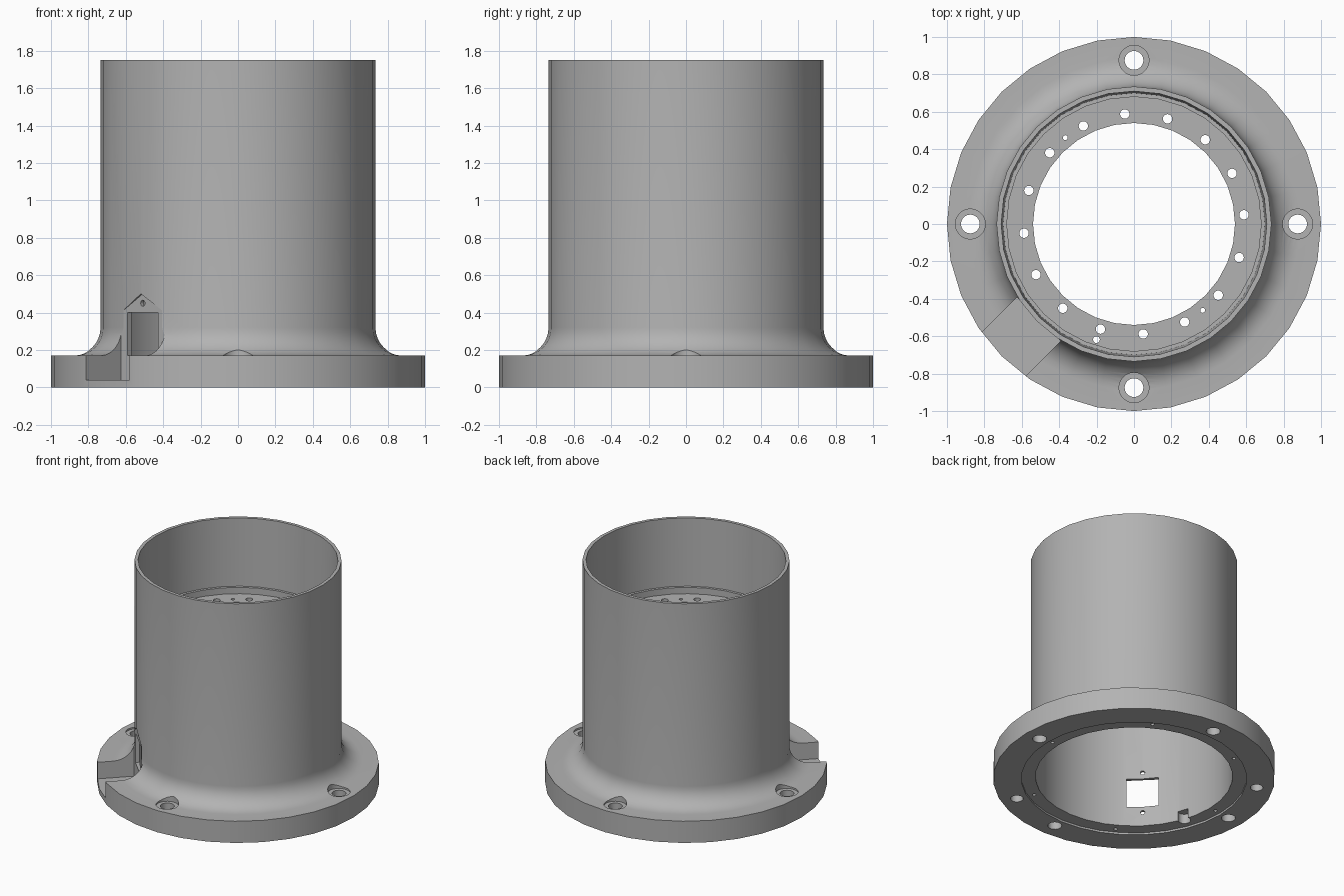
import bpy, bmesh
from math import cos, sin, pi, radians
from mathutils import Matrix

SIDES = 32
if "Cube" in bpy.data.objects:
    bpy.data.objects.remove(bpy.data.objects["Cube"], do_unlink=True)

metal = bpy.data.materials.new("grey_metal")
metal.use_nodes = True
GREY = (0.45, 0.45, 0.45, 1)
metal.diffuse_color = GREY
metal.node_tree.nodes["Principled BSDF"].inputs["Base Color"].default_value = GREY


def make_object(name, bm):
    bmesh.ops.recalc_face_normals(bm, faces=bm.faces)
    mesh = bpy.data.meshes.new(name)
    bm.to_mesh(mesh)
    bm.free()
    mesh.materials.append(metal)
    obj = bpy.data.objects.new(name, mesh)
    bpy.context.collection.objects.link(obj)
    return obj


def revolve(name, profile):
    """Solid of revolution from a closed (radius, z) profile."""
    bm = bmesh.new()
    verts = [bm.verts.new((r, 0, z)) for r, z in profile]
    edges = [bm.edges.new((a, b)) for a, b in zip(verts, verts[1:] + verts[:1])]
    bmesh.ops.spin(bm, geom=verts + edges, axis=(0, 0, 1), cent=(0, 0, 0),
                   angle=2 * pi, steps=SIDES, use_merge=True)
    bmesh.ops.remove_doubles(bm, verts=bm.verts, dist=1e-5)
    return make_object(name, bm)


def drill(bm, radius, low, high, matrix):
    """Cylinder along the local z axis, from low to high."""
    bmesh.ops.create_cone(bm, cap_ends=True, segments=SIDES, radius1=radius,
                          radius2=radius, depth=high - low,
                          matrix=matrix @ Matrix.Translation((0, 0, (low + high) / 2)))


def drill_down(bm, radius, low, high, distance, degrees):
    a = radians(degrees)
    drill(bm, radius, low, high,
          Matrix.Translation((distance * cos(a), distance * sin(a), 0)))


def prism(bm, outline, near, far, matrix):
    """Extrude a (sideways, z) outline along the local x axis."""
    verts = [bm.verts.new(matrix @ Matrix.Translation((near, y, z)).translation)
             for y, z in outline]
    face = bm.faces.new(verts)
    grown = bmesh.ops.extrude_face_region(bm, geom=[face], use_keep_orig=True)
    moved = [g for g in grown["geom"] if isinstance(g, bmesh.types.BMVert)]
    shift = matrix.to_3x3().col[0] * (far - near)
    bmesh.ops.translate(bm, verts=moved, vec=shift)


def cut(target, bm):
    cutter = make_object("cutter", bm)
    cutter.hide_render = True
    mod = target.modifiers.new("cut", 'BOOLEAN')
    mod.operation, mod.solver, mod.object = 'DIFFERENCE', 'EXACT', cutter
    bpy.context.view_layer.objects.active = target
    bpy.ops.object.modifier_apply(modifier=mod.name)
    bpy.data.objects.remove(cutter, do_unlink=True)


# Flanged tube with a filleted foot and an inner mounting ring
fillet = [(0.885 - 0.15 * sin(t), 0.32 - 0.15 * cos(t))
          for t in [i * pi / 16 for i in range(9)]]
profile = [(0.8, 0), (1, 0), (1, 0.17)] + fillet + [
    (0.735, 1.75), (0.71, 1.75), (0.7, 1.22), (0.68, 1.22), (0.68, 1.17),
    (0.54, 1.17), (0.54, 1.07), (0.7, 1.07), (0.7, 0.015), (0.8, 0.015)]
housing = revolve("flanged_housing", profile)

notch_turn = Matrix.Rotation(radians(225), 4, 'Z')

# Cable notch, spotfaces and the holes of the ring and the underside
first = bmesh.new()
prism(first, [(-0.165, 0.04), (0.165, 0.04), (0.165, 0.4), (0, 0.5), (-0.165, 0.4)],
      0.72, 1.2, notch_turn)
for k in range(4):
    drill_down(first, 0.08, 0.158, 0.4, 0.875, 90 * k)
for k in range(16):
    drill_down(first, 0.025, 1, 1.2, 0.59, 4.8 + 22.5 * k)
for degrees in (128.5, 308.5):
    drill_down(first, 0.013, 1, 1.2, 0.59, degrees)
drill_down(first, 0.018, 1, 1.2, 0.65, 252)
for k in range(6):
    drill_down(first, 0.013, -0.1, 0.034, 0.755, 60 * k)
for degrees in (148.5, 301):
    drill_down(first, 0.045, -0.1, 0.1, 0.88, degrees)
drill_down(first, 0.045, -0.1, 0.09, 0.715, 200)
cut(housing, first)

# Bolt holes, cable window and its two screw holes
second = bmesh.new()
for k in range(4):
    drill_down(second, 0.05, -0.1, 0.3, 0.875, 90 * k)
prism(second, [(-0.115, 0.17), (0.115, 0.17), (0.115, 0.4), (-0.115, 0.4)],
      0.5, 0.9, notch_turn)
for z in (0.125, 0.45):
    drill(second, 0.016, 0.5, 0.9, notch_turn @ Matrix.Translation((0, 0, z))
          @ Matrix.Rotation(pi / 2, 4, 'Y'))
cut(housing, second)

# Smooth the round faces and keep the machined edges sharp
bpy.ops.object.select_all(action='DESELECT')
housing.select_set(True)
bpy.context.view_layer.objects.active = housing
bpy.ops.object.shade_smooth_by_angle(angle=radians(14))
